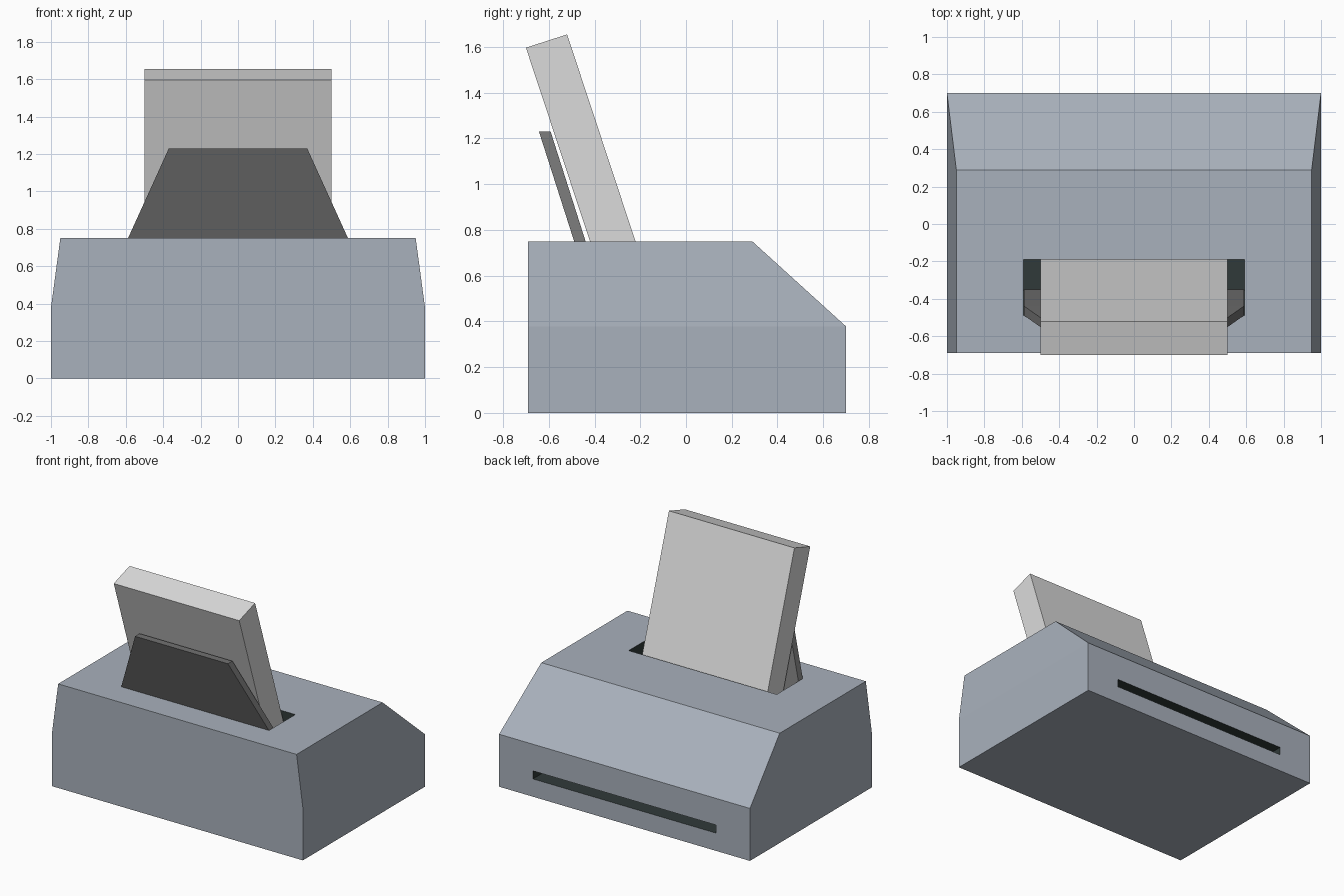
import bpy, bmesh

if "Cube" in bpy.data.objects:
    bpy.data.objects.remove(bpy.data.objects["Cube"])


def material(name, rgb):
    m = bpy.data.materials.new(name)
    m.diffuse_color = (*rgb, 1)
    m.use_nodes = True
    m.node_tree.nodes["Principled BSDF"].inputs["Base Color"].default_value = m.diffuse_color
    return m


casing = material("blue_grey_casing", (0.397, 0.440, 0.503))
slot_dark = material("dark_slot", (0.030, 0.042, 0.041))
paper_mat = material("paper_grey", (0.71, 0.71, 0.71))
support_mat = material("dark_grey_support", (0.165, 0.165, 0.165))


def loft(name, sections, mats, index=0):
    """Closed solid through matching rings of points."""
    bm = bmesh.new()
    rings = [[bm.verts.new(p) for p in s] for s in sections]
    n = len(rings[0])
    bm.faces.new(rings[0])
    bm.faces.new(rings[-1])
    for a, b in zip(rings, rings[1:]):
        for i in range(n):
            j = (i + 1) % n
            bm.faces.new((a[i], a[j], b[j], b[i]))
    bmesh.ops.recalc_face_normals(bm, faces=bm.faces)
    for f in bm.faces:
        f.material_index = index
    me = bpy.data.meshes.new(name)
    bm.to_mesh(me)
    bm.free()
    for m in mats:
        me.materials.append(m)
    ob = bpy.data.objects.new(name, me)
    bpy.context.collection.objects.link(ob)
    return ob


def rect(hx, y0, y1, z):
    return [(-hx, y0, z), (hx, y0, z), (hx, y1, z), (-hx, y1, z)]


# Casing: straight base, then tapered top with a sloping output side
body = loft("printer_body", [rect(1, -0.69, 0.70, 0),
                             rect(1, -0.69, 0.70, 0.378),
                             rect(0.95, -0.69, 0.29, 0.75)], [casing, slot_dark])

# Feed slot on top and output slot at the low side, with dark walls
for name, hx, y0, y1, z0, z1 in (("feed_slot_cutter", 0.59, -0.49, -0.19, 0.46, 0.85),
                                 ("output_slot_cutter", 0.73, 0.40, 0.80, 0.128, 0.186)):
    cutter = loft(name, [rect(hx, y0, y1, z0), rect(hx, y0, y1, z1)],
                  [casing, slot_dark], 1)
    cutter.hide_render = True
    cutter.hide_set(True)
    mod = body.modifiers.new(name, 'BOOLEAN')
    mod.operation = 'DIFFERENCE'
    mod.solver = 'EXACT'
    mod.object = cutter

# Leaning paper support, tapering above the casing
loft("paper_support", [rect(0.588, -0.40, -0.35, 0.462),
                       rect(0.588, -0.489, -0.439, 0.75),
                       rect(0.37, -0.643, -0.592, 1.23)], [support_mat])

# Leaning paper stack
profile = [(-0.70, 1.597), (-0.52, 1.655), (-0.191, 0.66), (-0.371, 0.602)]
loft("paper_stack", [[(x, y, z) for y, z in profile] for x in (-0.5, 0.5)], [paper_mat])
